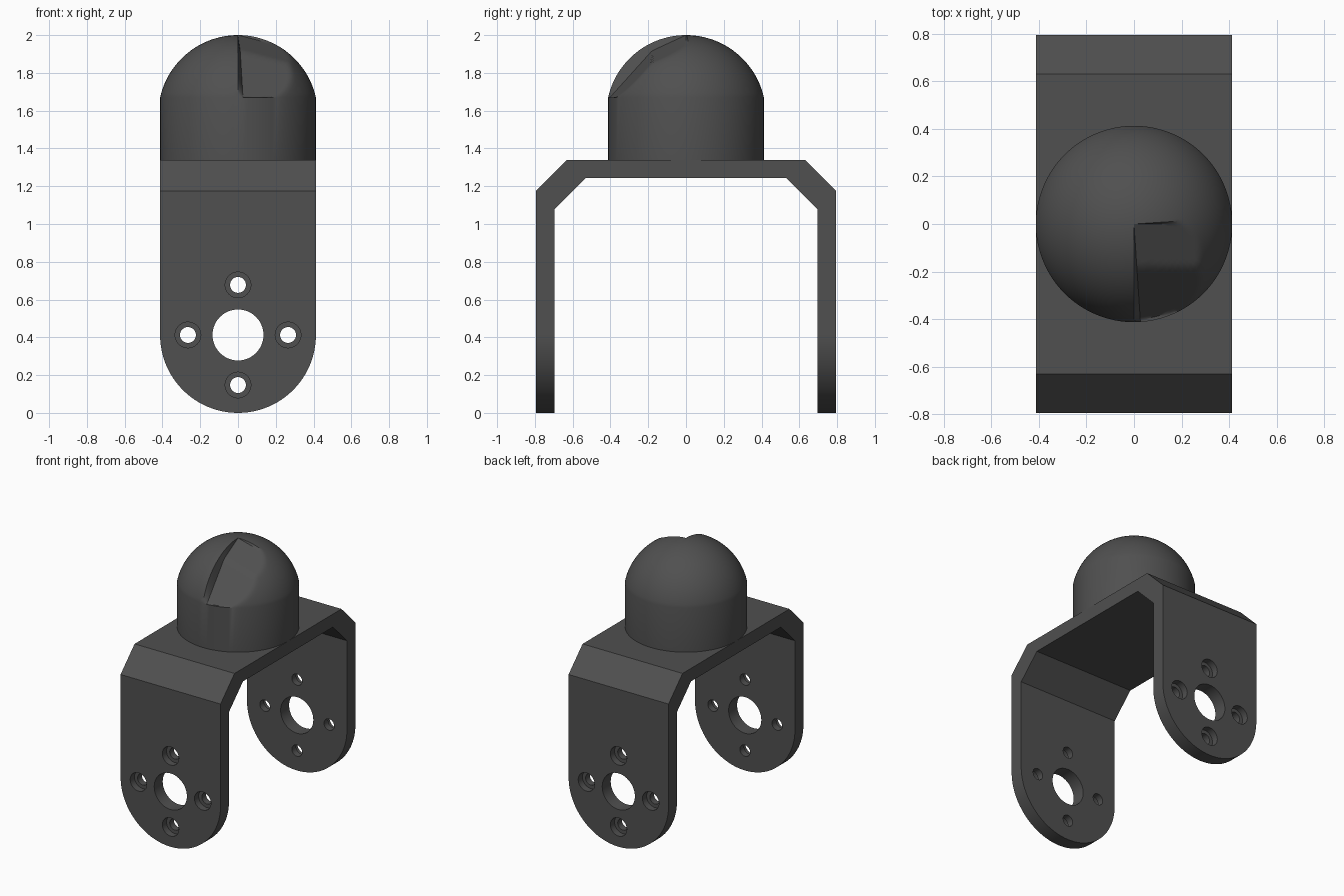
import bpy, bmesh, math
from mathutils import Matrix

cube = bpy.data.objects.get("Cube")
if cube:
    bpy.data.objects.remove(cube, do_unlink=True)

HALF_W = 0.4125      # half the bracket width, also the dome radius
HOLE_Z = 0.4125      # height of the pivot axis
OUTER_Y = 0.795
PLATE_Z = 1.34

grey = bpy.data.materials.new("dark grey")
grey.use_nodes = True
colour = (0.08, 0.08, 0.08, 1)
grey.diffuse_color = colour
grey.node_tree.nodes["Principled BSDF"].inputs["Base Color"].default_value = colour


def finish(bm, name):
    bmesh.ops.recalc_face_normals(bm, faces=bm.faces[:])
    mesh = bpy.data.meshes.new(name)
    bm.to_mesh(mesh)
    bm.free()
    mesh.materials.append(grey)
    obj = bpy.data.objects.new(name, mesh)
    bpy.context.collection.objects.link(obj)
    return obj


def select(obj):
    bpy.ops.object.select_all(action='DESELECT')
    obj.select_set(True)
    bpy.context.view_layer.objects.active = obj


def smooth(obj, degrees=30):
    select(obj)
    bpy.ops.object.shade_smooth_by_angle(angle=math.radians(degrees))


def prism(points, direction, name):
    """Extrude a closed outline of 3D points along a direction."""
    bm = bmesh.new()
    face = bm.faces.new([bm.verts.new(p) for p in points])
    new = bmesh.ops.extrude_face_region(bm, geom=[face])["geom"]
    bmesh.ops.translate(bm, vec=direction,
                        verts=[v for v in new if isinstance(v, bmesh.types.BMVert)])
    return finish(bm, name)


def rod(x, z, radius, y, depth, name):
    """Cylinder lying along y."""
    bm = bmesh.new()
    turn = Matrix.Translation((x, y, z)) @ Matrix.Rotation(math.pi / 2, 4, 'X')
    bmesh.ops.create_cone(bm, cap_ends=True, segments=48, radius1=radius,
                          radius2=radius, depth=depth, matrix=turn)
    return finish(bm, name)


def cut(obj, cutter, operation='DIFFERENCE'):
    cutter.hide_render = True
    mod = obj.modifiers.new("cut", 'BOOLEAN')
    mod.operation, mod.object, mod.solver = operation, cutter, 'EXACT'
    select(obj)
    bpy.ops.object.modifier_apply(modifier=mod.name)
    bpy.data.objects.remove(cutter, do_unlink=True)


# Bracket: bent strip with chamfered corners
right_side = [(OUTER_Y, 0), (OUTER_Y, 1.175), (0.63, PLATE_Z)]
inner_side = [(0.53, 1.243), (0.695, 1.078), (0.695, 0)]
outline = [(-y, z) for y, z in right_side] + right_side[::-1]
outline += inner_side[::-1] + [(-y, z) for y, z in inner_side]
bracket = prism([(-HALF_W, y, z) for y, z in outline], (2 * HALF_W, 0, 0), "bracket")

# Rounded leg ends
arc = [math.pi + math.pi * i / 48 for i in range(49)]
stadium = [(HALF_W * math.cos(a), -1, HOLE_Z + HALF_W * math.sin(a)) for a in arc]
stadium += [(HALF_W, -1, 1.5), (-HALF_W, -1, 1.5)]
cut(bracket, prism(stadium, (0, 2, 0), "leg_shape"), 'INTERSECT')

# Pivot hole, four screw holes and their counterbores on both outer faces
cut(bracket, rod(0, HOLE_Z, 0.135, 0, 2, "pivot_hole"))
for i in range(4):
    x = 0.265 * math.cos(i * math.pi / 2)
    z = HOLE_Z + 0.265 * math.sin(i * math.pi / 2)
    cut(bracket, rod(x, z, 0.042, 0, 2, "screw_hole"))
    for side in (-1, 1):
        cut(bracket, rod(x, z, 0.068, side * OUTER_Y, 0.1, "counterbore"))
smooth(bracket)

# Domed post: profile spun around z
SHOULDER, TOP = 1.67, 2.0
rise = TOP - SHOULDER
sphere_r = (HALF_W ** 2 + rise ** 2) / (2 * rise)
sweep = math.asin(HALF_W / sphere_r)
profile = [(0, PLATE_Z - 0.02), (HALF_W, PLATE_Z - 0.02)]
for i in range(25):
    a = sweep * (1 - i / 24)
    profile.append((sphere_r * math.sin(a), TOP - sphere_r * (1 - math.cos(a))))
bm = bmesh.new()
verts = [bm.verts.new((r, 0, z)) for r, z in profile]
edges = [bm.edges.new(pair) for pair in zip(verts, verts[1:])]
bmesh.ops.spin(bm, geom=verts + edges, axis=(0, 0, 1), cent=(0, 0, 0),
               angle=2 * math.pi, steps=96)
bmesh.ops.remove_doubles(bm, verts=bm.verts[:], dist=0.0005)

# Flattened facets on one quarter of the dome
for v in bm.verts:
    x, y, z = v.co
    if x > 0.001 and y < 0.001 and z > SHOULDER + 0.001:
        upper = TOP - 0.26 * x + 0.444 * y
        lower = 1.92 - 0.26 * x + 1.09 * (y + 0.18)
        v.co.z = max(SHOULDER, min(z, upper, lower))
smooth(finish(bm, "domed_post"))
